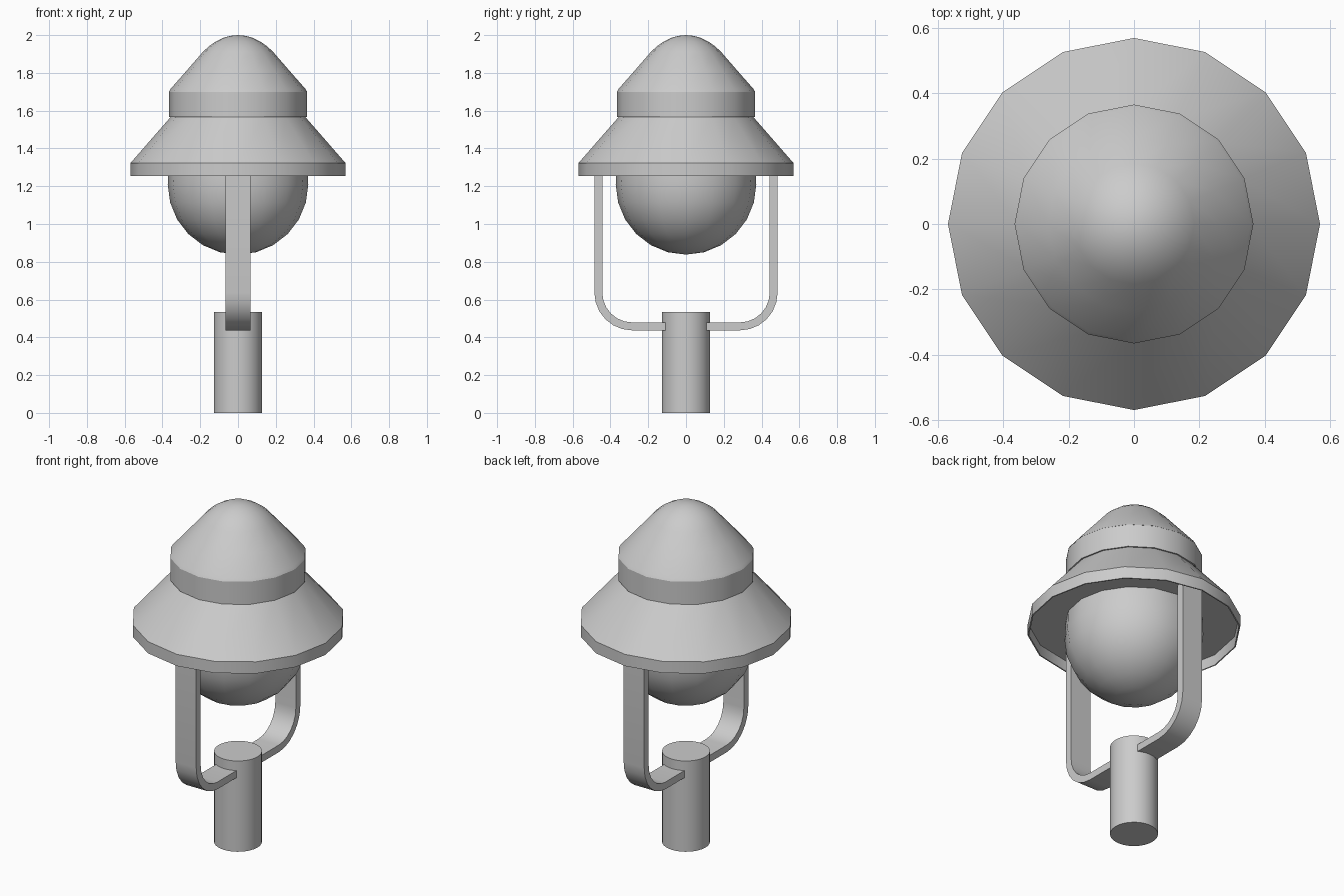
import bpy, bmesh
from math import sin, cos, pi, radians

if "Cube" in bpy.data.objects:
    bpy.data.objects.remove(bpy.data.objects["Cube"])


def finish(bm, name, angle=30):
    bmesh.ops.recalc_face_normals(bm, faces=bm.faces)
    me = bpy.data.meshes.new(name)
    bm.to_mesh(me)
    bm.free()
    ob = bpy.data.objects.new(name, me)
    bpy.context.collection.objects.link(ob)
    bpy.ops.object.select_all(action='DESELECT')
    ob.select_set(True)
    bpy.context.view_layer.objects.active = ob
    bpy.ops.object.shade_smooth_by_angle(angle=radians(angle))
    return ob


def lathe(name, profile, sides=16):
    """Revolve (radius, z) points around the z axis; radius 0 makes a pole."""
    bm = bmesh.new()
    rings = []
    for r, z in profile:
        if r == 0:
            rings.append([bm.verts.new((0, 0, z))] * sides)
        else:
            rings.append([bm.verts.new((r * cos(2 * pi * i / sides), r * sin(2 * pi * i / sides), z))
                          for i in range(sides)])
    for a, b in zip(rings, rings[1:]):
        for i in range(sides):
            j = (i + 1) % sides
            bm.faces.new(list(dict.fromkeys((a[i], a[j], b[j], b[i]))))
    return finish(bm, name)


# Post
lathe("post", [(0, 0), (0.128, 0), (0.128, 0.535), (0, 0.535)], 32)

# Glass globe: lower hemisphere with a short straight neck into the shade
R, ZC = 0.372, 1.21
globe = [(0, ZC - R)]
globe += [(R * sin(radians(a)), ZC - R * cos(radians(a))) for a in range(15, 91, 15)]
globe += [(0.368, 1.30), (0.366, 1.322), (0, 1.322)]
lathe("globe", globe)

# Shade: flat ceiling, thin hanging rim and sloping skirt
lathe("shade", [(0, 1.315), (0.563, 1.315), (0.563, 1.253), (0.57, 1.253),
                (0.57, 1.322), (0.355, 1.568), (0, 1.568)])

# Collar band
lathe("collar", [(0, 1.566), (0.365, 1.566), (0.365, 1.70), (0, 1.70)])

# Cap: cone with a rounded tip
lathe("cap", [(0, 1.698), (0.366, 1.70), (0.357, 1.715), (0.265, 1.82), (0.185, 1.912),
              (0.155, 1.94), (0.12, 1.965), (0.08, 1.985), (0.04, 1.996), (0, 2.0)])


# Bracket arms: flat strap bent around a rounded corner
def arm(name, side):
    corner_y, corner_z, r_out, r_in = 0.285, 0.637, 0.20, 0.158
    pairs = []  # (outer, inner) points along the strap
    pairs.append(((corner_y + r_out, 1.318), (corner_y + r_in, 1.318)))
    for k in range(7):
        a = pi / 2 * k / 6
        pairs.append(tuple((corner_y + r * cos(a), corner_z - r * sin(a)) for r in (r_out, r_in)))
    pairs.append(((0.09, corner_z - r_out), (0.09, corner_z - r_in)))
    bm = bmesh.new()
    loops = []
    for (yo, zo), (yi, zi) in pairs:
        loops.append([bm.verts.new((x, side * y, z)) for x, y, z in
                      ((-0.067, yo, zo), (0.067, yo, zo), (0.067, yi, zi), (-0.067, yi, zi))])
    for a, b in zip(loops, loops[1:]):
        for i in range(4):
            j = (i + 1) % 4
            bm.faces.new((a[i], a[j], b[j], b[i]))
    bm.faces.new(loops[0])
    bm.faces.new(loops[-1])
    finish(bm, name)


arm("front_bracket_arm", -1)
arm("back_bracket_arm", 1)
